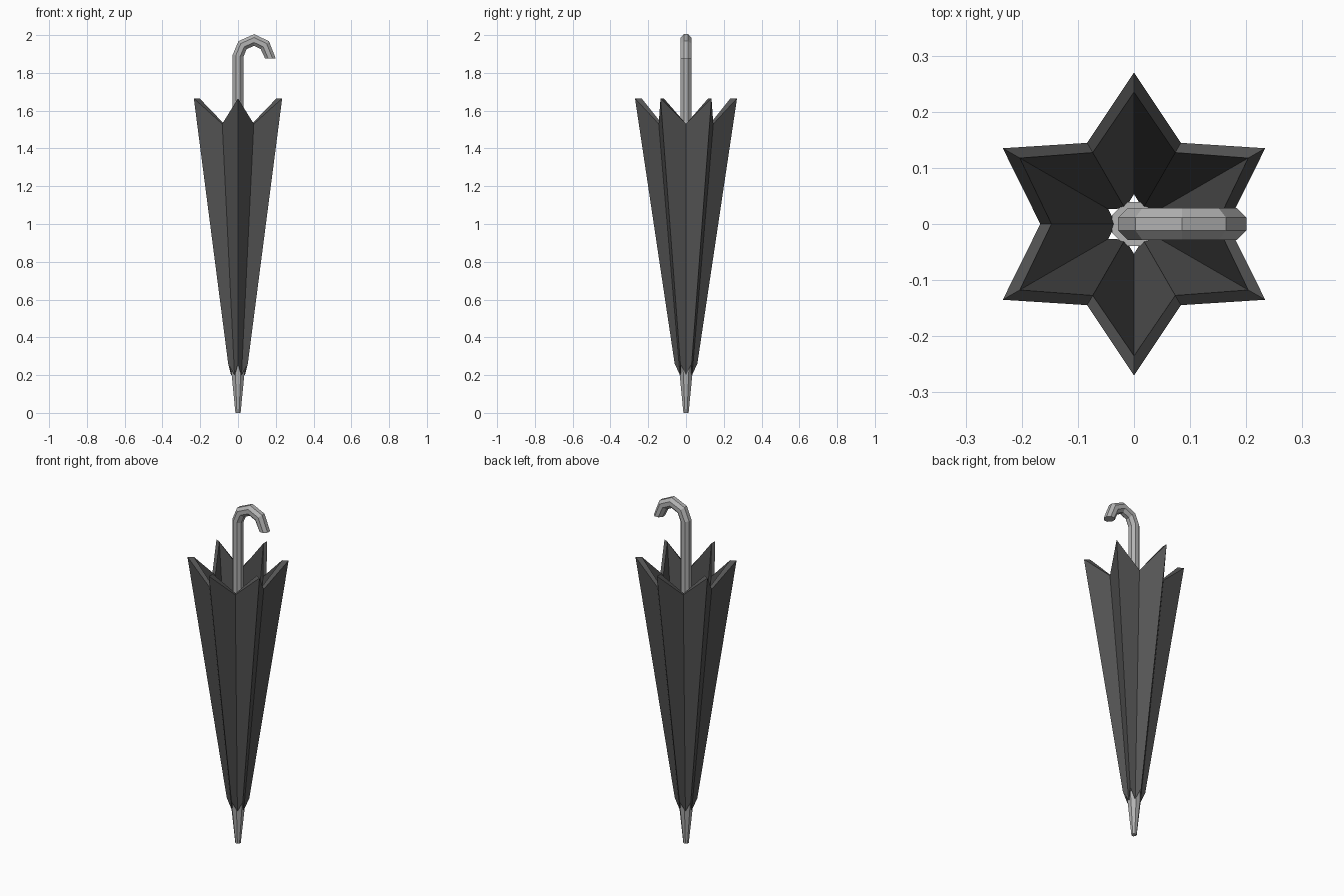
import bpy, bmesh, math
from mathutils import Vector

cube = bpy.data.objects.get("Cube")
if cube:
    bpy.data.objects.remove(cube, do_unlink=True)


def material(name, value):
    m = bpy.data.materials.new(name)
    m.use_nodes = True
    colour = (value, value, value, 1)
    m.diffuse_color = colour
    m.node_tree.nodes["Principled BSDF"].inputs["Base Color"].default_value = colour
    return m


def loft(name, rings, mat, closed=False):
    """Skin a list of rings; either cap the ends or join last ring to first."""
    bm = bmesh.new()
    loops = [[bm.verts.new(p) for p in ring] for ring in rings]
    pairs = list(zip(loops, loops[1:]))
    if closed:
        pairs.append((loops[-1], loops[0]))
    else:
        bm.faces.new(loops[0])
        bm.faces.new(loops[-1])
    for a, b in pairs:
        for i in range(len(a)):
            j = (i + 1) % len(a)
            bm.faces.new((a[i], a[j], b[j], b[i]))
    bmesh.ops.recalc_face_normals(bm, faces=bm.faces)
    mesh = bpy.data.meshes.new(name)
    bm.to_mesh(mesh)
    bm.free()
    mesh.materials.append(mat)
    obj = bpy.data.objects.new(name, mesh)
    bpy.context.collection.objects.link(obj)
    return obj


def star(tip_r, tip_z, notch_r, notch_z):
    """Six-pointed ring with points on the y axis and notches on the x axis."""
    ring = []
    for i in range(12):
        r, z = (tip_r, tip_z) if i % 2 else (notch_r, notch_z)
        a = math.radians(30 * i)
        ring.append((r * math.cos(a), r * math.sin(a), z))
    return ring


def octagon(centre, across, radius):
    """Eight-sided ring, flat to the axes, spanned by 'across' and y."""
    ring = []
    for i in range(8):
        a = math.radians(45 * i + 22.5)
        ring.append(centre + across * radius * math.cos(a)
                    + Vector((0, radius * math.sin(a), 0)))
    return ring


fabric = material("dark grey fabric", 0.09)
metal = material("light grey metal", 0.45)

# Folded canopy: outer shell, thick rim, inner shell, open at the bottom
loft("canopy", [
    star(0.06, 0.26, 0.037, 0.20),
    star(0.27, 1.665, 0.167, 1.53),
    star(0.235, 1.665, 0.147, 1.53),
    star(0.053, 0.26, 0.032, 0.20),
], fabric, closed=True)

# Shaft with hooked handle, mitred at each bend
path = [Vector((x, 0, z)) for x, z in (
    (0, 0.22), (0, 1.89), (0.024, 1.947), (0.085, 1.974),
    (0.142, 1.947), (0.172, 1.875))]
rings = []
for i, p in enumerate(path):
    if i in (0, len(path) - 1):
        across = Vector((1 if i == 0 else -1, 0, 0))
    else:
        d0 = (p - path[i - 1]).normalized()
        d1 = (path[i + 1] - p).normalized()
        t = (d0 + d1).normalized()
        across = Vector((t.z, 0, -t.x)) / t.dot(d0)
    rings.append(octagon(p, across, 0.0305))
loft("shaft_and_handle", rings, metal)

# Tapered tip
x_axis = Vector((1, 0, 0))
loft("ferrule", [octagon(Vector((0, 0, z)), x_axis, r)
                 for z, r in ((0, 0.015), (0.2, 0.036), (0.25, 0.042))], metal)
